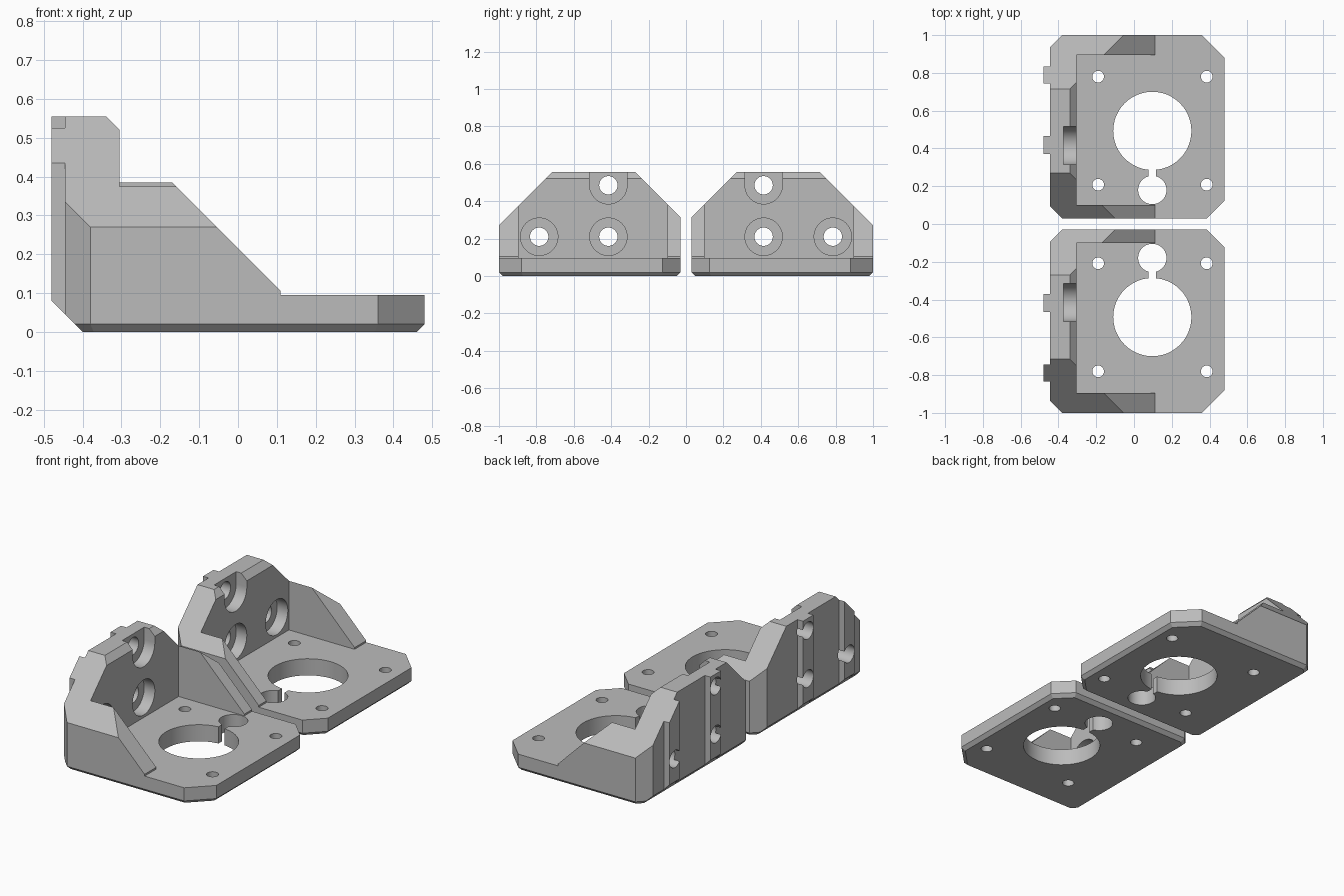
import bpy, bmesh, math
from mathutils import Vector, Matrix

cube = bpy.data.objects.get("Cube")
if cube:
    bpy.data.objects.remove(cube, do_unlink=True)

grey = bpy.data.materials.new("plain grey")
grey.use_nodes = True
colour = (0.5, 0.5, 0.5, 1)
grey.diffuse_color = colour
grey.node_tree.nodes["Principled BSDF"].inputs["Base Color"].default_value = colour

NEAR, FAR = 0.03, 1.0      # bracket extent along y
BEVEL = 0.02               # bevel around the underside


def link(name, bm):
    bmesh.ops.recalc_face_normals(bm, faces=bm.faces)
    mesh = bpy.data.meshes.new(name)
    bm.to_mesh(mesh)
    bm.free()
    obj = bpy.data.objects.new(name, mesh)
    bpy.context.collection.objects.link(obj)
    return obj


def slice_off(bm, point, normal):
    """Remove everything beyond a plane and close the cut."""
    geom = bm.verts[:] + bm.edges[:] + bm.faces[:]
    bmesh.ops.bisect_plane(bm, geom=geom, dist=1e-6, plane_co=point,
                           plane_no=Vector(normal).normalized(), clear_outer=True)
    rim = [e for e in bm.edges if e.is_boundary]
    bmesh.ops.holes_fill(bm, edges=rim, sides=0)


def cut(obj, bm):
    """Subtract a helper solid from obj."""
    cutter = link("cutter", bm)
    cutter.hide_render = True
    mod = obj.modifiers.new("cut", 'BOOLEAN')
    mod.operation = 'DIFFERENCE'
    mod.solver = 'EXACT'
    mod.object = cutter
    bpy.context.view_layer.objects.active = obj
    bpy.ops.object.modifier_apply(modifier=mod.name)
    bpy.data.objects.remove(cutter, do_unlink=True)


def box(x, y, z):
    bm = bmesh.new()
    bmesh.ops.create_cube(bm, size=1)
    for v in bm.verts:
        v.co = [lo + (c + 0.5) * (hi - lo) for c, (lo, hi) in zip(v.co, (x, y, z))]
    return bm


def cylinder(centre, radius, depth, along_x=False):
    bm = bmesh.new()
    turn = Matrix.Rotation(math.pi / 2, 4, 'Y') if along_x else Matrix()
    bmesh.ops.create_cone(bm, cap_ends=True, segments=48, radius1=radius, radius2=radius,
                          depth=depth, matrix=Matrix.Translation(centre) @ turn)
    return bm


# Side profile (x, z) extruded across the bracket
profile = [(-0.48, 0.08), (-0.40, 0), (0.46, 0), (0.48, 0.02), (0.48, 0.095), (0.11, 0.095),
           (0.11, 0.105), (-0.34, 0.555), (-0.48, 0.555)]
bm = bmesh.new()
face = bm.faces.new([bm.verts.new((x, NEAR, z)) for x, z in profile])
out = bmesh.ops.extrude_face_region(bm, geom=[face])
for v in out["geom"]:
    if isinstance(v, bmesh.types.BMVert):
        v.co.y = FAR

# Sloping shoulders on both sides
slice_off(bm, (0, NEAR, 0.315), (0, -1, 1))
slice_off(bm, (0, FAR, 0.27), (0, 1, 1))

# Vertical corner chamfers, then the bevel below every side
corners = [((-0.38, FAR), (-1, 1)), ((-0.38, NEAR), (-1, -1)),
           ((0.36, FAR), (1, 1)), ((0.385, NEAR), (1, -1))]
for (x, y), d in corners:
    slice_off(bm, (x, y, 0), (*d, 0))
for (x, y), d in corners + [((0, FAR), (0, 1)), ((0, NEAR), (0, -1))]:
    slice_off(bm, (x, y, BEVEL), (*Vector(d).normalized(), -1))
bracket = link("rear_bracket", bm)

# Open pocket between the side gussets
cut(bracket, box((-0.305, 0.7), (0.10, 0.895), (0.095, 0.8)))

# Grooves that leave two upright ribs on the outer wall
for y in ((-0.1, 0.37), (0.465, 0.745), (0.835, 1.1)):
    cut(bracket, box((-0.6, -0.445), y, (-0.1, 0.8)))

# Wall screw holes with counterbores, the top one open upwards
for y, z in ((0.415, 0.485), (0.415, 0.21), (0.785, 0.21)):
    cut(bracket, cylinder((-0.4, y, z), 0.049, 0.4, along_x=True))
    cut(bracket, cylinder((-0.272, y, z), 0.1, 0.2, along_x=True))
cut(bracket, box((-0.372, -0.172), (0.315, 0.515), (0.485, 0.7)))

# Base plate: motor opening, rod hole, joining slit, screw holes
cut(bracket, cylinder((0.097, 0.493, 0), 0.207, 0.5))
cut(bracket, cylinder((0.097, 0.18, 0), 0.075, 0.5))
cut(bracket, box((0.077, 0.117), (0.22, 0.32), (-0.1, 0.2)))
for x in (-0.19, 0.385):
    for y in (0.208, 0.78):
        cut(bracket, cylinder((x, y, 0), 0.031, 0.5))

# Mirrored second bracket
bm = bmesh.new()
bm.from_mesh(bracket.data)
for v in bm.verts:
    v.co.y *= -1
front = link("front_bracket", bm)

for obj in (bracket, front):
    obj.data.materials.clear()
    obj.data.materials.append(grey)
    for poly in obj.data.polygons:
        poly.material_index = 0
    bpy.ops.object.select_all(action='DESELECT')
    obj.select_set(True)
    bpy.context.view_layer.objects.active = obj
    bpy.ops.object.shade_smooth_by_angle(angle=math.radians(30))
